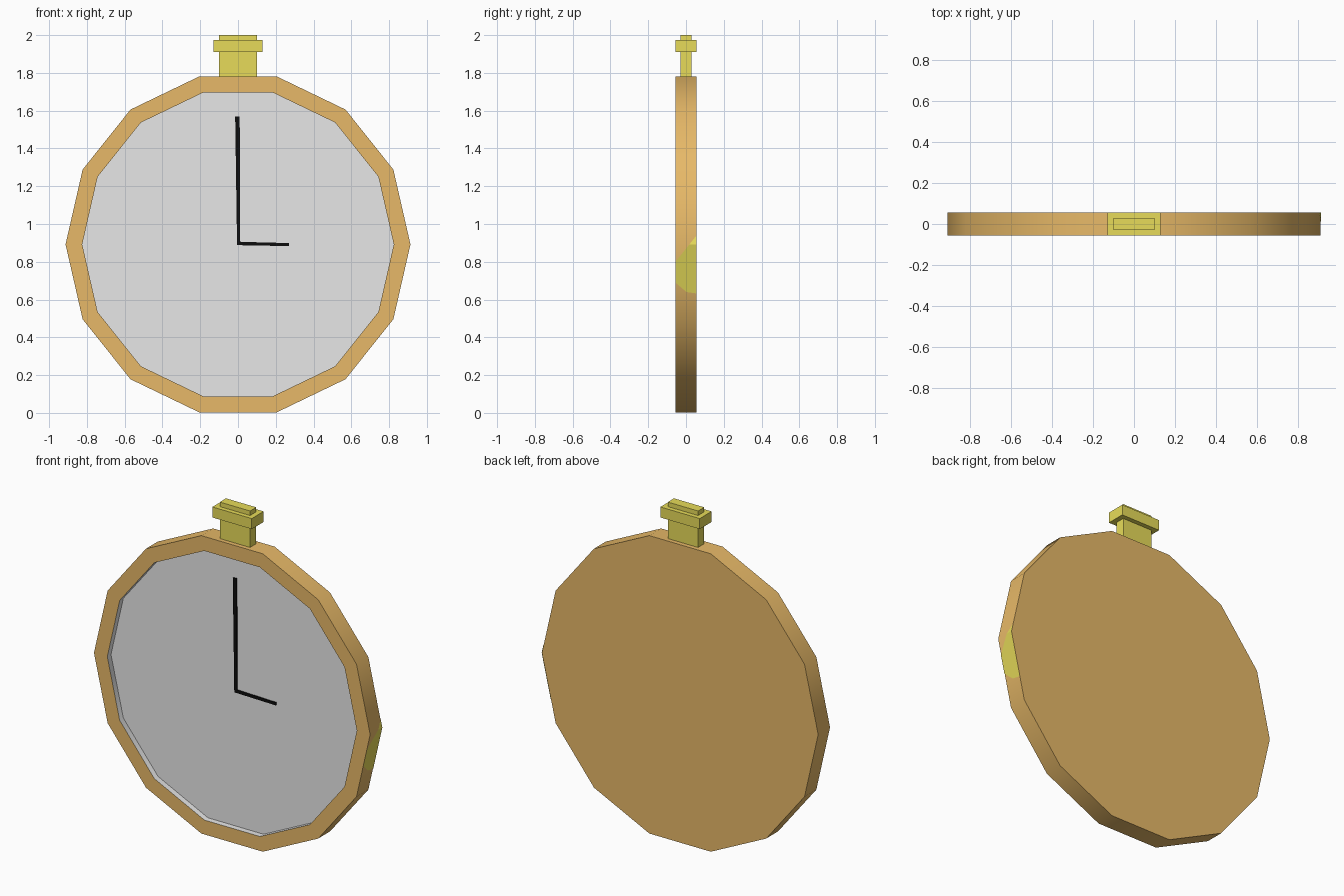
import bpy, bmesh, math

if "Cube" in bpy.data.objects:
    bpy.data.objects.remove(bpy.data.objects["Cube"])

SIDES, CZ = 14, 0.892          # fourteen-sided case, centre height
R_OUT, R_IN = 0.913, 0.825     # case and dial radius
D, DIAL_Y = 0.056, -0.021      # half thickness, dial depth


def material(name, rgb):
    m = bpy.data.materials.new(name)
    m.diffuse_color = (*rgb, 1)
    m.use_nodes = True
    m.node_tree.nodes["Principled BSDF"].inputs["Base Color"].default_value = m.diffuse_color
    return m


gold = material("gold", (0.80, 0.485, 0.138))
white = material("dial grey", (0.8, 0.8, 0.8))
brass = material("yellow brass", (0.80, 0.71, 0.10))
black = material("black", (0.004, 0.004, 0.004))


def finish(name, bm, *mats):
    me = bpy.data.meshes.new(name)
    bm.to_mesh(me)
    bm.free()
    for m in mats:
        me.materials.append(m)
    ob = bpy.data.objects.new(name, me)
    bpy.context.collection.objects.link(ob)
    return ob


def prism(name, pts, y0, y1, mat):
    """Extrude an x-z outline from y0 to y1."""
    bm = bmesh.new()
    f = bm.faces.new([bm.verts.new((x, y0, z)) for x, z in pts])
    ext = bmesh.ops.extrude_face_region(bm, geom=[f], use_keep_orig=True)
    for v in ext["geom"]:
        if isinstance(v, bmesh.types.BMVert):
            v.co.y = y1
    bmesh.ops.recalc_face_normals(bm, faces=bm.faces)
    return finish(name, bm, mat)


def box(name, x0, x1, y0, y1, z0, z1, mat):
    return prism(name, [(x0, z0), (x1, z0), (x1, z1), (x0, z1)], y0, y1, mat)


# Case with recessed dial: back, side, front ring, recess wall, dial floor
bm = bmesh.new()
rings = []
for r, y in ((R_OUT, D), (R_OUT, -D), (R_IN, -D), (R_IN, DIAL_Y)):
    rings.append([bm.verts.new((r * math.cos(a), y, CZ + r * math.sin(a)))
                  for a in (2 * math.pi * k / SIDES for k in range(SIDES))])
bm.faces.new(rings[0])
for i in range(3):
    for k in range(SIDES):
        n = (k + 1) % SIDES
        f = bm.faces.new((rings[i][k], rings[i][n], rings[i + 1][n], rings[i + 1][k]))
        f.material_index = 1 if i == 2 else 0
bm.faces.new(rings[3]).material_index = 1
bmesh.ops.recalc_face_normals(bm, faces=bm.faces)
case = finish("watch_case", bm, gold, white)
bpy.context.view_layer.objects.active = case
case.select_set(True)
bpy.ops.object.shade_smooth_by_angle(angle=math.radians(30))

# Crown: stem and collar
box("crown_stem", -0.10, 0.10, -0.029, 0.029, 1.76, 2.0, brass)
box("crown_collar", -0.13, 0.13, -0.056, 0.056, 1.91, 1.973, brass)

# Hands
prism("minute_hand", [(-0.005, 0.89), (0.012, 0.89), (0.009, 1.57), (-0.015, 1.57)],
      DIAL_Y - 0.007, DIAL_Y + 0.005, black)
prism("hour_hand", [(-0.005, 0.888), (0.27, 0.883), (0.27, 0.899), (-0.005, 0.906)],
      DIAL_Y - 0.007, DIAL_Y + 0.005, black)

# Yellow patch on the right edge, lying just over the two side facets
bm = bmesh.new()
slope = math.tan(math.pi / SIDES)
lower = [(-D, 0.69), (0.002, 0.64), (D, 0.632), (D, CZ), (0.018, CZ), (-D, 0.80)]
upper = [(0.018, CZ), (D, CZ), (D, 0.94)]
for outline in (lower, upper):
    f = bm.faces.new([bm.verts.new((R_OUT + 0.002 - abs(z - CZ) * slope, y, z))
                      for y, z in outline])
    f.normal_update()
    if f.normal.x < 0:
        f.normal_flip()
finish("edge_patch", bm, brass)
